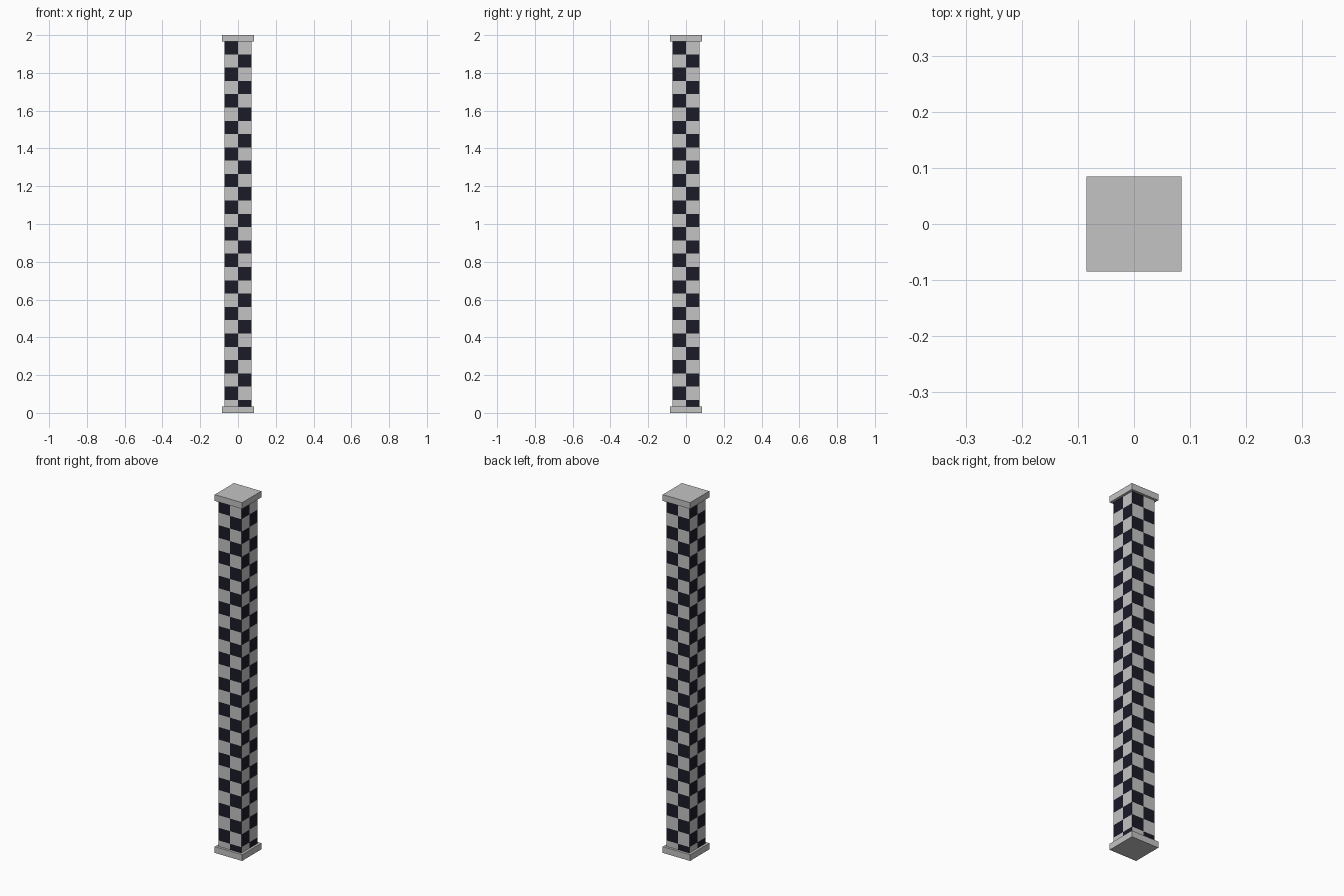
import bpy
import bmesh
from mathutils import Vector, Matrix

CAP_HALF, CAP_H = 0.0845, 0.035
SHAFT_HALF = 0.071
TILE_H, TILE_TOP = 0.0704, 1.969

cube = bpy.data.objects.get("Cube")
if cube:
    bpy.data.objects.remove(cube, do_unlink=True)


def material(name, rgb):
    mat = bpy.data.materials.new(name)
    mat.use_nodes = True
    color = (*rgb, 1)
    mat.diffuse_color = color
    mat.node_tree.nodes["Principled BSDF"].inputs["Base Color"].default_value = color
    return mat


light = material("light grey", (0.55, 0.55, 0.55))
dark = material("dark navy", (0.0105, 0.0105, 0.0215))


def box(half, z0, z1):
    bm = bmesh.new()
    size = Matrix.Diagonal((2 * half, 2 * half, z1 - z0, 1))
    place = Matrix.Translation((0, 0, (z0 + z1) / 2))
    bmesh.ops.create_cube(bm, size=1, matrix=place @ size)
    return bm


def cut(bm, point, normal):
    geom = bm.verts[:] + bm.edges[:] + bm.faces[:]
    bmesh.ops.bisect_plane(bm, geom=geom, plane_co=point, plane_no=normal)


def finish(bm, name, mats):
    mesh = bpy.data.meshes.new(name)
    bm.to_mesh(mesh)
    bm.free()
    for mat in mats:
        mesh.materials.append(mat)
    obj = bpy.data.objects.new(name, mesh)
    bpy.context.collection.objects.link(obj)


# Base and top slabs
finish(box(CAP_HALF, 0, CAP_H), "base_slab", [light])
finish(box(CAP_HALF, 2 - CAP_H, 2), "top_slab", [light])

# Shaft, cut into two tiles per side and rows counted from the top
up = Vector((0, 0, 1))
shaft = box(SHAFT_HALF, CAP_H, 2 - CAP_H)
cut(shaft, (0, 0, 0), (1, 0, 0))
cut(shaft, (0, 0, 0), (0, 1, 0))
for row in range(1, 28):
    cut(shaft, (0, 0, TILE_TOP - row * TILE_H), up)

# Checker colours alternate along each side and down the rows
shaft.normal_update()
for face in shaft.faces:
    if abs(face.normal.z) > 0.5:
        continue
    center = face.calc_center_median()
    on_left = center.dot(up.cross(face.normal)) < 0
    even_row = int((TILE_TOP - center.z) / TILE_H) % 2 == 0
    face.material_index = int(on_left == even_row)
finish(shaft, "checkered_shaft", [light, dark])
